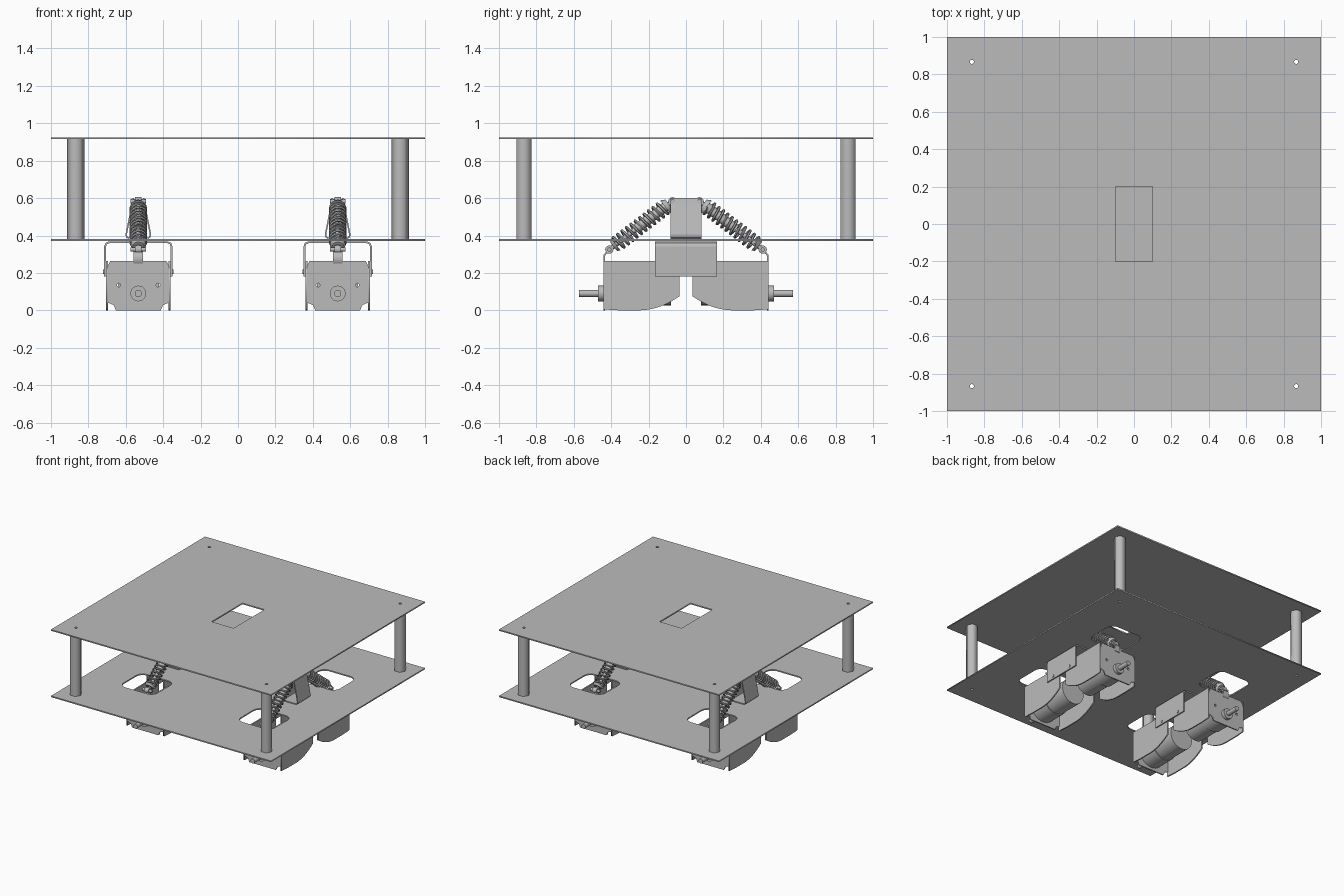
import bpy, bmesh
from math import pi, cos, sin
from mathutils import Matrix, Vector

cube = bpy.data.objects.get("Cube")
if cube:
    bpy.data.objects.remove(cube)

grey = bpy.data.materials.new("plain grey")
grey.use_nodes = True
grey.diffuse_color = (0.5, 0.5, 0.5, 1)
grey.node_tree.nodes["Principled BSDF"].inputs["Base Color"].default_value = (0.5, 0.5, 0.5, 1)

FLAT = Matrix()
XZ = Matrix.Rotation(pi / 2, 4, 'X')
YZ = Matrix(((0, 0, 1, 0), (1, 0, 0, 0), (0, 1, 0, 0), (0, 0, 0, 1)))


def add(name, mesh, smooth=False):
    ob = bpy.data.objects.new(name, mesh)
    bpy.context.collection.objects.link(ob)
    mesh.materials.clear()
    mesh.materials.append(grey)
    if smooth:
        bpy.ops.object.select_all(action='DESELECT')
        ob.select_set(True)
        bpy.context.view_layer.objects.active = ob
        bpy.ops.object.shade_smooth_by_angle(angle=0.6)
    return ob


def baked(name, curve, matrix, smooth=False):
    """Turn a curve into a mesh part."""
    tmp = bpy.data.objects.new("tmp", curve)
    bpy.context.collection.objects.link(tmp)
    dg = bpy.context.evaluated_depsgraph_get()
    mesh = bpy.data.meshes.new_from_object(tmp.evaluated_get(dg))
    bpy.data.objects.remove(tmp)
    mesh.transform(matrix)
    return add(name, mesh, smooth)


def spline(curve, pts, closed=True):
    s = curve.splines.new('POLY')
    s.points.add(len(pts) - 1)
    for p, co in zip(s.points, pts):
        p.co = (*co, 0, 1) if len(co) == 2 else (*co, 1)
    s.use_cyclic_u = closed


def sheet(name, loops, thick, plane, offset):
    """Flat part: outline plus holes, centred on the offset."""
    c = bpy.data.curves.new(name, 'CURVE')
    c.dimensions = '2D'
    c.fill_mode = 'BOTH'
    c.extrude = thick / 2
    for loop in loops:
        spline(c, loop)
    return baked(name, c, Matrix.Translation(offset) @ plane)


def ring(x, y, r, n=16):
    return [(x + r * cos(2 * pi * i / n), y + r * sin(2 * pi * i / n)) for i in range(n)]


def rect(x, y, a, b, r=0):
    if not r:
        return [(x - a, y - b), (x + a, y - b), (x + a, y + b), (x - a, y + b)]
    return [(x + sx * (a - r) + r * cos(t), y + sy * (b - r) + r * sin(t))
            for k, (sx, sy) in enumerate(((1, 1), (-1, 1), (-1, -1), (1, -1)))
            for t in [(k + i / 6) * pi / 2 for i in range(7)]]


def strip(name, path, half_width, thick):
    """Bent sheet: an x-z path swept along y."""
    bm = bmesh.new()
    rows = [[bm.verts.new((x, s * half_width, z)) for s in (-1, 1)] for x, z in path]
    for a, b in zip(rows, rows[1:]):
        bm.faces.new((a[0], b[0], b[1], a[1]))
    mesh = bpy.data.meshes.new(name)
    bm.to_mesh(mesh)
    bm.free()
    ob = add(name, mesh)
    mod = ob.modifiers.new("thickness", 'SOLIDIFY')
    mod.thickness = thick
    mod.offset = 0
    return ob


def rod(name, p, q, r, n=24, r2=None):
    p, q = Vector(p), Vector(q)
    d = q - p
    bm = bmesh.new()
    m = Matrix.Translation((p + q) / 2) @ d.to_track_quat('Z', 'Y').to_matrix().to_4x4()
    bmesh.ops.create_cone(bm, cap_ends=True, segments=n, radius1=r,
                          radius2=r if r2 is None else r2, depth=d.length, matrix=m)
    mesh = bpy.data.meshes.new(name)
    bm.to_mesh(mesh)
    bm.free()
    return add(name, mesh, True)


def place(parts, spots):
    """Put parts at the first spot and linked copies at the others."""
    for ob in parts:
        for i, (x, turn) in enumerate(spots):
            o = ob if i == 0 else ob.copy()
            if i:
                bpy.context.collection.objects.link(o)
            o.location.x = x
            o.rotation_euler.z = turn


# Decks and hexagonal posts
P, CX = 0.867, 0.533
corners = [(x, y) for x in (-P, P) for y in (-P, P)]
bolt_holes = [ring(x, y, 0.011) for x, y in corners]
sheet("upper_deck", [rect(0, 0, 1, 1), rect(0, 0, 0.1, 0.2)] + bolt_holes, 0.01, FLAT, (0, 0, 0.92))
slots = [rect(x, y, 0.155, 0.14, 0.06) for x in (-CX, CX) for y in (-0.42, 0.42)]
sheet("lower_deck", [rect(0, 0, 1, 1)] + slots + bolt_holes, 0.01, FLAT, (0, 0, 0.375))
for x, y in corners:
    sheet("post", [ring(0, 0, 0.046, 6), ring(0, 0, 0.011)], 0.535, FLAT, (x, y, 0.6475))

# Hanger bracket under the lower deck and tower above it
half = [(0.178, 0.18), (0.178, 0.34), (0.172, 0.357), (0.155, 0.364)]
hanger = strip("hanger_bracket", half + [(-x, z) for x, z in reversed(half)], 0.165, 0.01)
half = [(0.028, 0.6), (0.033, 0.565), (0.065, 0.405), (0.062, 0.392), (0.05, 0.385)]
tower = strip("shock_tower", half + [(-x, z) for x, z in reversed(half)], 0.083, 0.008)
place([hanger, tower], [(-CX, 0), (CX, 0)])

# Motor arm: front plate, two curved side plates
arm = []
edge = [(0.12, 0), (0.132, 0.028), (0.165, 0.042), (0.165, 0.235), (0.15, 0.265)]
outline = edge + [(-x, z) for x, z in reversed(edge)]
arm.append(sheet("motor_plate", [outline] + [ring(x, 0.135, 0.01) for x in (-0.105, 0.105)],
                 0.01, XZ, (0, -0.437, 0)))
belly = [(-0.25 + 0.215 * t / 8, 0.075 * (t / 8) ** 2) for t in range(9)]
side = [(-0.442, 0.265), (-0.442, 0.005), (-0.36, 0)] + belly + [(-0.035, 0.262)]
for s in (-1, 1):
    arm.append(sheet("arm_side", [side], 0.01, YZ, (s * 0.167, 0, 0)))
    arm.append(rod("pivot_bolt", (s * 0.15, -0.095, 0.205), (s * 0.188, -0.095, 0.205), 0.012, 16))

# Motor, gearbox and output shaft
arm.append(rod("gearbox", (0, -0.432, 0.13), (0, -0.28, 0.13), 0.11, 32))
arm.append(rod("motor", (0, -0.28, 0.13), (0, -0.08, 0.13), 0.103, 32))
arm.append(rod("shaft_collar", (0, -0.47, 0.09), (0, -0.435, 0.09), 0.042))
arm.append(rod("output_shaft", (0, -0.572, 0.09), (0, -0.46, 0.09), 0.019))

# Tab holding the lower end of the shock
tab = [(-0.442, 0.24), (-0.442, 0.295), (-0.43, 0.31), (-0.405, 0.315),
       (-0.405, 0.307), (-0.425, 0.302), (-0.433, 0.29), (-0.433, 0.24)]
arm.append(sheet("shock_tab", [tab], 0.05, YZ, (0, 0, 0)))

# Shock absorber
low, top = Vector((0, -0.41, 0.325)), Vector((0, -0.072, 0.583))
axis = (top - low).normalized()
length = (top - low).length


def along(d):
    return low + axis * d


for name, at in (("lower_eye", low), ("upper_eye", top)):
    arm.append(rod(name, at - Vector((0.018, 0, 0)), at + Vector((0.018, 0, 0)), 0.022))
    arm.append(rod(name + "_bolt", at - Vector((0.042, 0, 0)), at + Vector((0.042, 0, 0)), 0.011, 12))
arm.append(rod("shock_rod", low, top, 0.013, 16))
arm.append(rod("shock_body", along(length * 0.42), along(length - 0.03), 0.026))
arm.append(rod("lower_spring_seat", along(0.028), along(0.045), 0.03, 24, 0.042))
arm.append(rod("upper_spring_seat", along(length - 0.05), along(length - 0.025), 0.044, 24, 0.03))

# Coil spring
coil = bpy.data.curves.new("spring", 'CURVE')
coil.dimensions = '3D'
coil.bevel_depth = 0.007
coil.bevel_resolution = 1
coil.use_fill_caps = True
turns, steps = 11, 18
n = turns * steps
run = length - 0.1
spline(coil, [(0.04 * cos(2 * pi * i / steps), 0.04 * sin(2 * pi * i / steps), 0.048 + run * i / n)
              for i in range(n + 1)], False)
turned = Matrix.Translation(low) @ axis.to_track_quat('Z', 'Y').to_matrix().to_4x4()
arm.append(baked("spring", coil, turned, True))

place(arm, [(x, t) for x in (-CX, CX) for t in (0, pi)])
